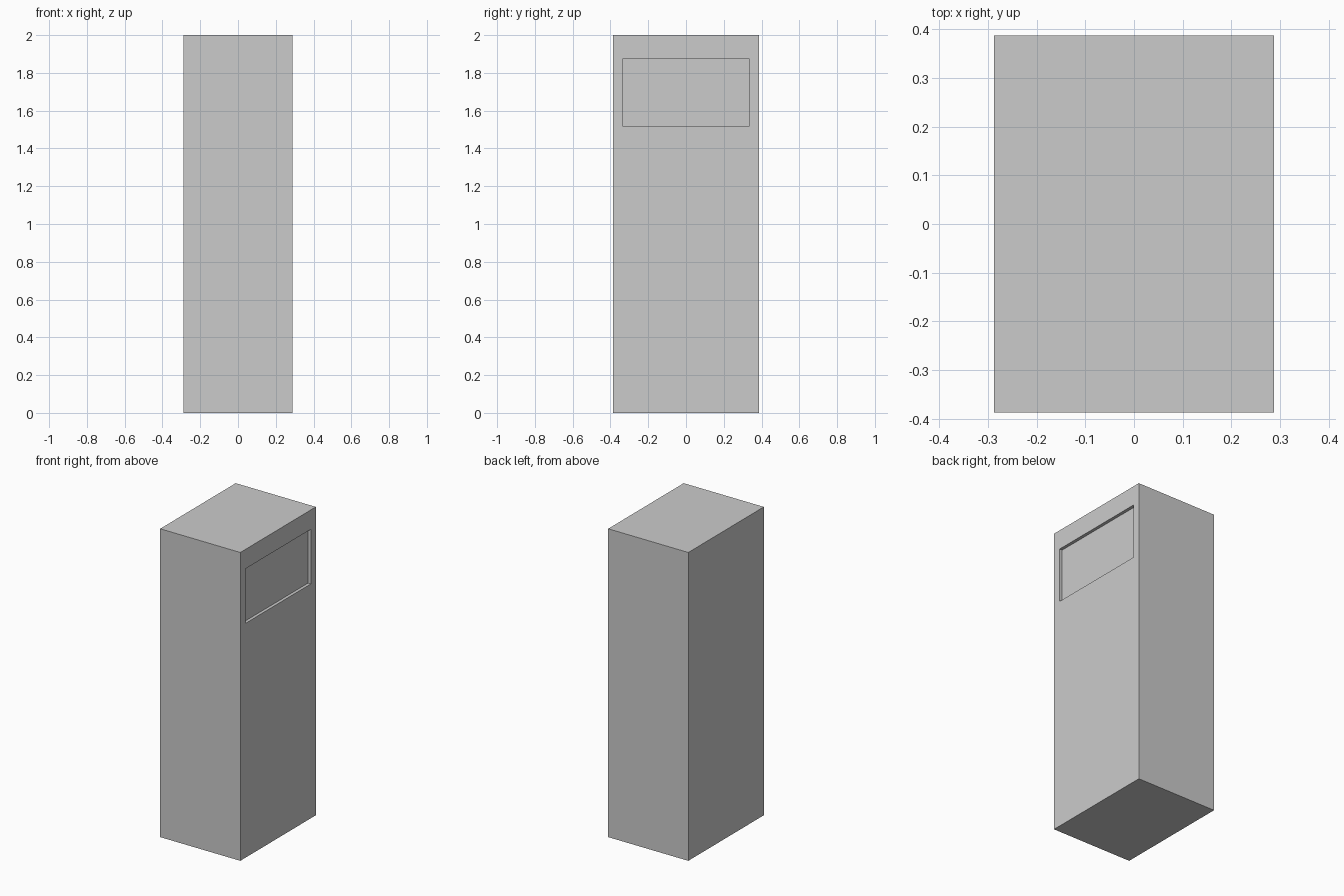
import bpy

if "Cube" in bpy.data.objects:
    bpy.data.objects.remove(bpy.data.objects["Cube"])

WIDTH, DEPTH, HEIGHT = 0.575, 0.774, 2.0
RECESS = 0.02


def box(name, lo, hi):
    """Axis-aligned box between two corners."""
    centre = [(a + b) / 2 for a, b in zip(lo, hi)]
    bpy.ops.mesh.primitive_cube_add(size=1, location=centre)
    obj = bpy.context.object
    obj.name = name
    obj.scale = [b - a for a, b in zip(lo, hi)]
    bpy.ops.object.transform_apply(location=True, rotation=False, scale=True)
    return obj


# Tall cabinet body
body = box("cabinet_body", (-WIDTH / 2, -DEPTH / 2, 0), (WIDTH / 2, DEPTH / 2, HEIGHT))

# Shallow rectangular panel recess near the top of the right side
cutter = box("panel_recess_cutter",
             (WIDTH / 2 - RECESS, -0.336, 1.52), (WIDTH / 2 + 0.1, 0.336, 1.874))
cutter.hide_render = True

cut = body.modifiers.new("panel_recess", 'BOOLEAN')
cut.operation = 'DIFFERENCE'
cut.solver = 'EXACT'
cut.object = cutter
bpy.context.view_layer.objects.active = body
bpy.ops.object.modifier_apply(modifier=cut.name)
bpy.data.objects.remove(cutter, do_unlink=True)
